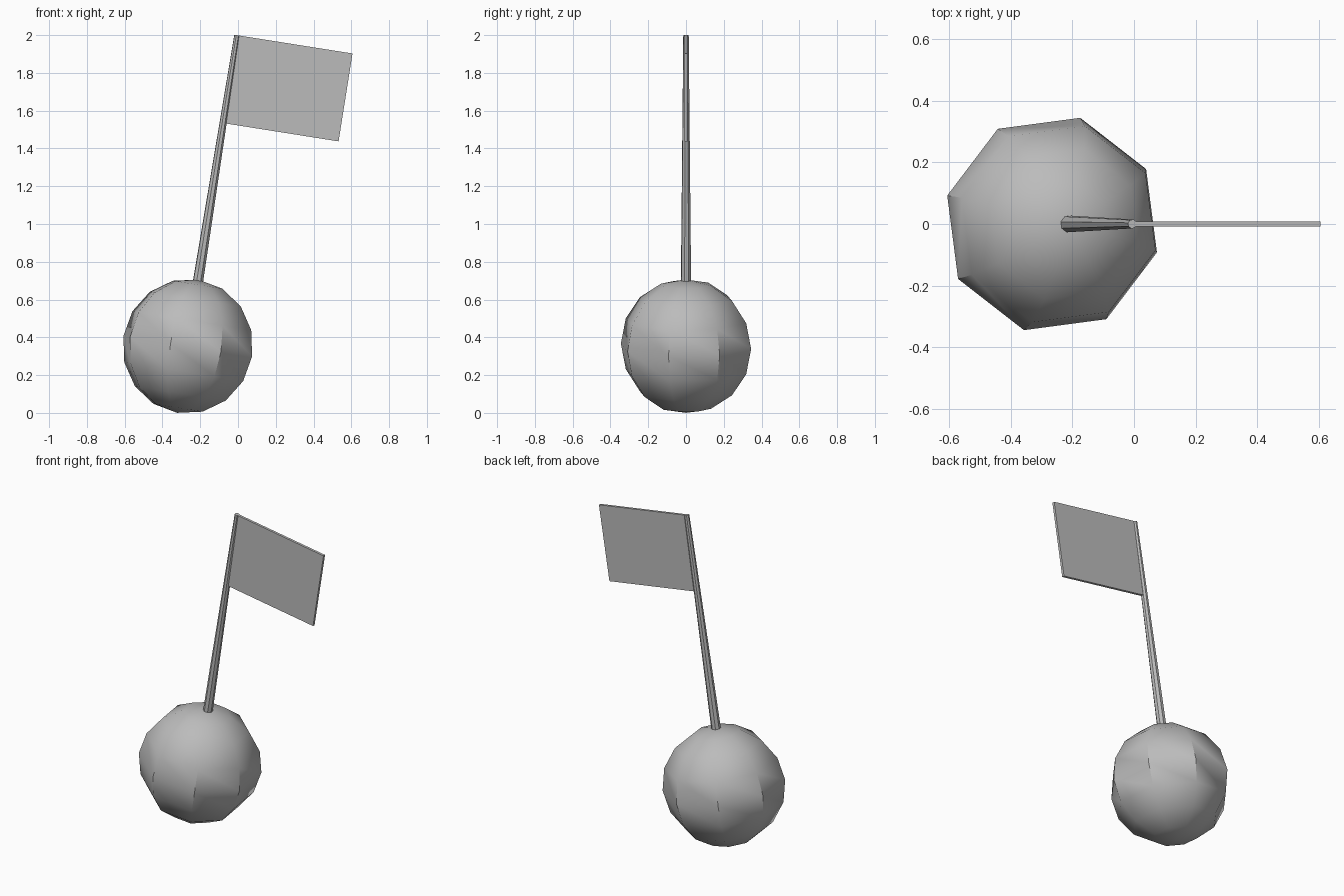
import bpy
from math import radians
from mathutils import Matrix

if "Cube" in bpy.data.objects:
    bpy.data.objects.remove(bpy.data.objects["Cube"], do_unlink=True)

grey = bpy.data.materials.new("plain grey")
grey.use_nodes = True
colour = (0.5, 0.5, 0.5, 1)
grey.diffuse_color = colour
grey.node_tree.nodes["Principled BSDF"].inputs["Base Color"].default_value = colour

# The whole model leans to its left, pivoting about the ball's centre
RADIUS = 0.357
LEAN = Matrix.Translation((-0.266, 0, 0.353)) @ Matrix.Rotation(radians(9), 4, "Y")
TWIST = Matrix.Rotation(radians(30), 4, "Z")
TOP = 1.667


def finish(name, local):
    """Name the active part, lean it, colour it and smooth its gentle edges."""
    part = bpy.context.object
    part.name = part.data.name = name
    part.data.transform(LEAN @ local)
    part.data.materials.append(grey)
    bpy.ops.object.shade_smooth_by_angle(angle=radians(40))


# Faceted ball
bpy.ops.mesh.primitive_uv_sphere_add(segments=8, ring_count=8, radius=RADIUS)
finish("ball", TWIST)

# Tapered pole, its foot just inside the ball
foot = RADIUS - 0.015
bpy.ops.mesh.primitive_cone_add(vertices=8, radius1=0.028, radius2=0.015, depth=TOP - foot)
finish("flag_pole", Matrix.Translation((0, 0, (TOP + foot) / 2)) @ TWIST)

# Thin flat flag
width, height, thickness = 0.619, 0.471, 0.016
bpy.ops.mesh.primitive_cube_add(size=1)
finish("flag", Matrix.Translation((width / 2, 0, TOP - height / 2))
       @ Matrix.Diagonal((width, thickness, height, 1)))
